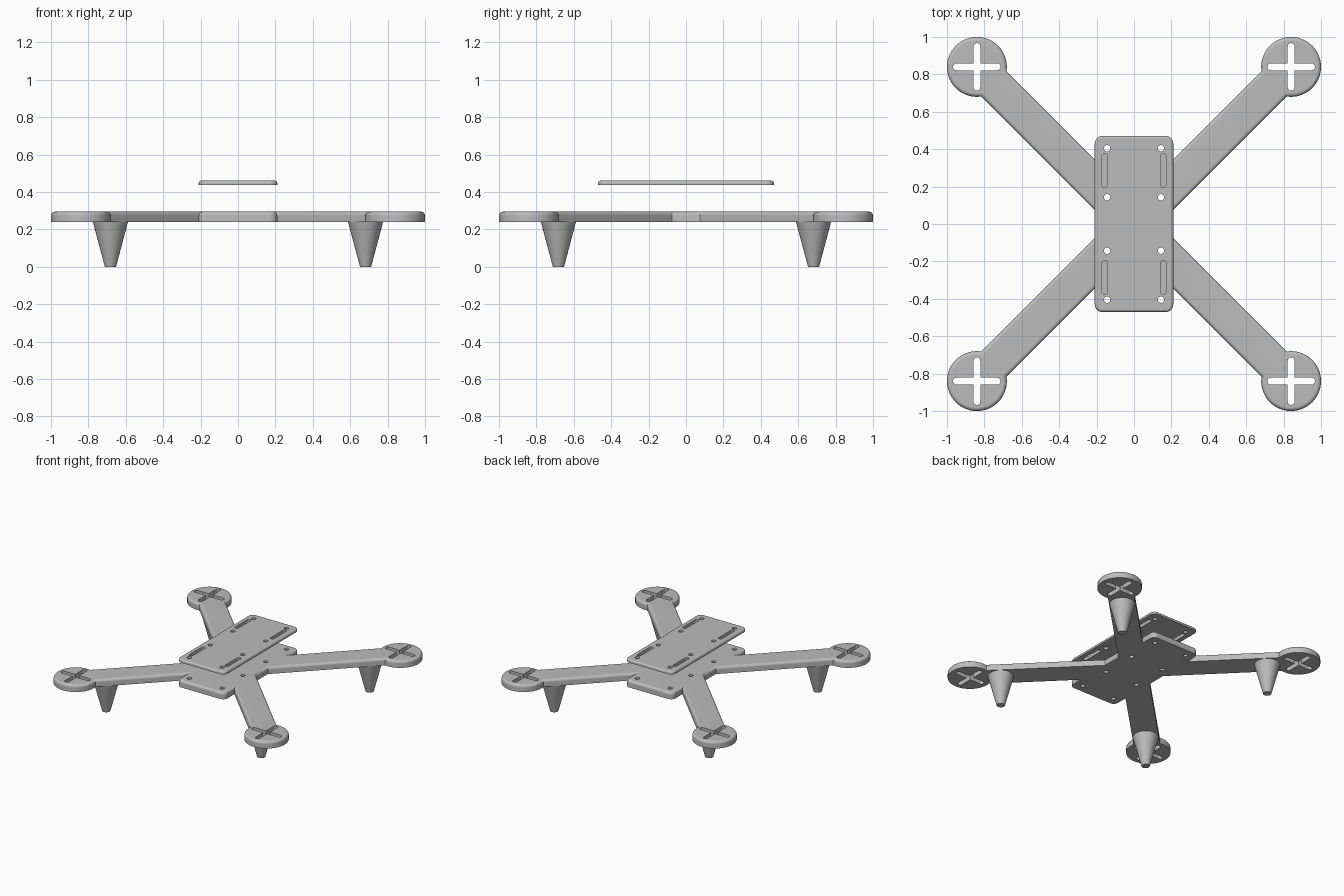
import bpy, bmesh
from math import sin, cos, radians, asin, degrees

cube = bpy.data.objects.get("Cube")
if cube:
    bpy.data.objects.remove(cube, do_unlink=True)

grey = bpy.data.materials.new("plain grey")
grey.use_nodes = True
COLOUR = (0.5, 0.5, 0.5, 1)
grey.diffuse_color = COLOUR
grey.node_tree.nodes["Principled BSDF"].inputs["Base Color"].default_value = COLOUR

PLATE_X, PLATE_Y, CORNER = 0.21, 0.47, 0.04   # plate half sizes and corner radius
PAD, PAD_R, ARM = 0.84, 0.16, 0.096           # motor pad centre, radius, arm half width
QUADRANTS = [(1, 1), (-1, 1), (-1, -1), (1, -1)]


def arc(cx, cy, r, start, end, n):
    step = (end - start) / n
    return [(cx + r * cos(radians(start + i * step)),
             cy + r * sin(radians(start + i * step))) for i in range(n + 1)]


def four_way(points):
    """Repeat one quadrant of an outline around the centre, keeping its winding."""
    outline = []
    for sx, sy in QUADRANTS:
        part = [(x * sx, y * sy) for x, y in points]
        outline += part if sx * sy > 0 else part[::-1]
    return outline


def add_prism(bm, outline, z0, z1, bevel=0):
    base = bm.faces.new([bm.verts.new((x, y, z0)) for x, y in outline])
    ext = bmesh.ops.extrude_face_region(bm, geom=[base], use_keep_orig=True)["geom"]
    for v in ext:
        if isinstance(v, bmesh.types.BMVert):
            v.co.z = z1
    if bevel:
        top = [e for e in bm.edges if all(abs(v.co.z - z1) < 1e-5 for v in e.verts)]
        bmesh.ops.bevel(bm, geom=top, offset=bevel, segments=4, profile=0.5,
                        affect='EDGES', clamp_overlap=False)
    bmesh.ops.recalc_face_normals(bm, faces=bm.faces[:])


def to_object(name, bm):
    mesh = bpy.data.meshes.new(name)
    bm.to_mesh(mesh)
    bm.free()
    mesh.materials.append(grey)
    obj = bpy.data.objects.new(name, mesh)
    bpy.context.collection.objects.link(obj)
    return obj


def activate(obj):
    bpy.ops.object.select_all(action='DESELECT')
    obj.select_set(True)
    bpy.context.view_layer.objects.active = obj


def cut(obj, outlines):
    bm = bmesh.new()
    for outline in outlines:
        add_prism(bm, outline, 0.1, 0.7)
    cutter = to_object("hole_cutter", bm)
    cutter.hide_render = True
    mod = obj.modifiers.new("holes", 'BOOLEAN')
    mod.operation, mod.solver, mod.object = 'DIFFERENCE', 'EXACT', cutter
    activate(obj)
    bpy.ops.object.modifier_apply(modifier=mod.name)
    bpy.data.objects.remove(cutter, do_unlink=True)


def smooth(obj):
    activate(obj)
    bpy.ops.object.shade_smooth_by_angle(angle=radians(35))
    mod = obj.modifiers.new("even shading", 'WEIGHTED_NORMAL')
    mod.keep_sharp = True


def slot(cx, cy, length, width, upright):
    """Round-ended slot outline."""
    r, h = width / 2, (length - width) / 2
    if upright:
        return arc(cx, cy + h, r, 0, 180, 10) + arc(cx, cy - h, r, 180, 360, 10)
    return arc(cx + h, cy, r, -90, 90, 10) + arc(cx - h, cy, r, 90, 270, 10)


screw_holes = [arc(sx * 0.144, sy * y, 0.017, 0, 345, 23)
               for sx, sy in QUADRANTS for y in (0.143, 0.405)]
plate_corner = arc(PLATE_X - CORNER, PLATE_Y - CORNER, CORNER, 0, 90, 8)

# Lower frame: centre plate, four arms and motor pads in one outline
spread = degrees(asin(ARM / PAD_R))
reach = ARM * 2 ** 0.5
quarter = ([(PLATE_X, PLATE_X - reach)]
           + arc(PAD, PAD, PAD_R, 225 + spread, 585 - spread, 48)
           + [(PLATE_X, PLATE_X + reach)] + plate_corner)
bm = bmesh.new()
add_prism(bm, four_way(quarter), 0.24, 0.295, 0.02)
frame = to_object("lower_frame", bm)
cut(frame, screw_holes + [slot(x * PAD, y * PAD, 0.255, 0.036, False) for x, y in QUADRANTS])
cut(frame, [slot(x * PAD, y * PAD, 0.255, 0.036, True) for x, y in QUADRANTS])
smooth(frame)

# Upper plate with screw holes and strap slots
bm = bmesh.new()
add_prism(bm, four_way(plate_corner), 0.437, 0.461, 0.014)
plate = to_object("upper_plate", bm)
cut(plate, screw_holes + [slot(x * 0.157, y * 0.286, 0.18, 0.03, True) for x, y in QUADRANTS])
smooth(plate)

# Tapered landing legs under the arms
for (sx, sy), place in zip(QUADRANTS, ("back_left", "back_right", "front_right", "front_left")):
    bpy.ops.mesh.primitive_cone_add(vertices=32, radius1=0.03, radius2=0.094, depth=0.241,
                                    location=(sx * 0.682, sy * 0.682, 0.1205))
    leg = bpy.context.object
    leg.name = place + "_leg"
    leg.data.materials.append(grey)
    smooth(leg)
